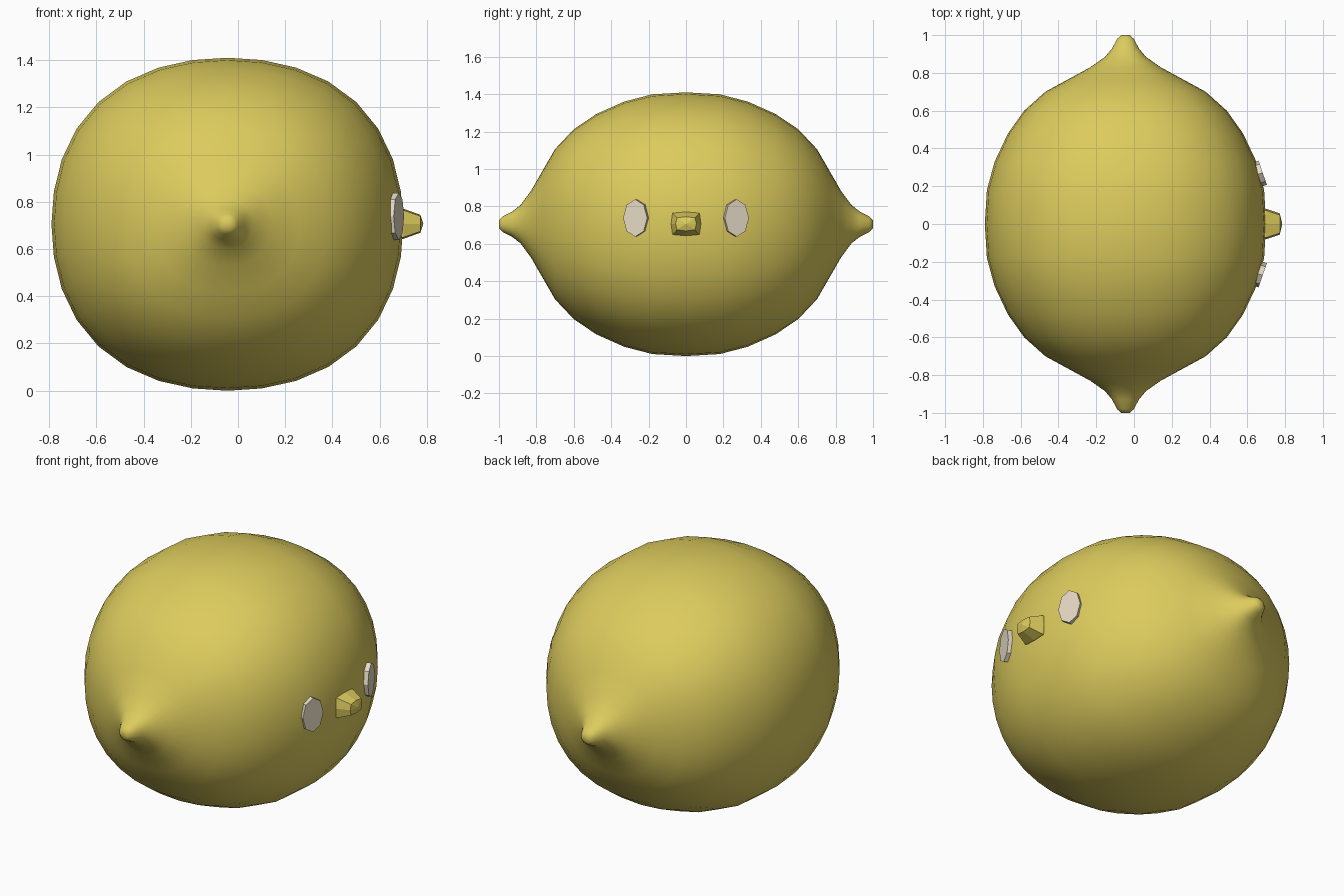
import bpy
import bmesh
from math import sin, cos, pi, radians
from mathutils import Matrix

cube = bpy.data.objects.get("Cube")
if cube:
    bpy.data.objects.remove(cube, do_unlink=True)

CX, CZ = -0.045, 0.705


def material(name, rgb):
    m = bpy.data.materials.new(name)
    m.use_nodes = True
    colour = (*rgb, 1)
    m.diffuse_color = colour
    m.node_tree.nodes["Principled BSDF"].inputs["Base Color"].default_value = colour
    return m


def make_object(name, bm, mat, smooth=False):
    bmesh.ops.recalc_face_normals(bm, faces=bm.faces)
    for f in bm.faces:
        f.smooth = smooth
    mesh = bpy.data.meshes.new(name)
    bm.to_mesh(mesh)
    bm.free()
    mesh.materials.append(mat)
    obj = bpy.data.objects.new(name, mesh)
    bpy.context.collection.objects.link(obj)
    return obj


def loft(rings):
    """Skin a list of equal-length point rings and cap both ends."""
    bm = bmesh.new()
    loops = [[bm.verts.new(p) for p in ring] for ring in rings]
    n = len(loops[0])
    for a, b in zip(loops, loops[1:]):
        for i in range(n):
            j = (i + 1) % n
            bm.faces.new((a[i], a[j], b[j], b[i]))
    bm.faces.new(loops[0])
    bm.faces.new(loops[-1])
    return bm


yellow = material("lemon yellow", (0.72, 0.60, 0.11))
cream = material("pale cream", (0.78, 0.70, 0.55))

# Fruit body: slightly squarish rings along y, with a nub at each end
half_profile = [(0, 1), (0.18, 0.985), (0.33, 0.93), (0.48, 0.835),
                (0.60, 0.72), (0.70, 0.57), (0.765, 0.41), (0.83, 0.25),
                (0.885, 0.145), (0.93, 0.095), (0.98, 0.06), (1, 0.03)]
profile = [(-y, r) for y, r in half_profile[:0:-1]] + half_profile


def body_ring(y, r, sides=32):
    points = []
    for i in range(sides):
        t = 2 * pi * i / sides
        k = r * (1 + 0.037 * sin(2 * t) ** 2)
        points.append((CX + 0.745 * k * cos(t), y, CZ + 0.705 * k * sin(t)))
    return points


make_object("lemon_body", loft([body_ring(y, r) for y, r in profile]), yellow, True)


# Nose: short tapered block with a slightly domed tip
def nose_ring(x, w, h, corner):
    c = corner
    shape = [(1, 0), (c, c), (0, 1), (-c, c), (-1, 0), (-c, -c), (0, -1), (c, -c)]
    return [(x, w * y, 0.707 + h * z) for y, z in shape]


nose = loft([nose_ring(0.62, 0.08, 0.064, 0.9), nose_ring(0.70, 0.08, 0.064, 0.9),
             nose_ring(0.772, 0.056, 0.038, 0.85)])
nose.faces.ensure_lookup_table()
bmesh.ops.poke(nose, faces=[nose.faces[-1]], offset=0)
nose.verts.ensure_lookup_table()
nose.verts[-1].co.x = 0.785
make_object("nose", nose, yellow)

# Eyes: eight-sided oval discs lying on the cheek surface
for side, label in ((-1, "right"), (1, "left")):
    eye = bmesh.new()
    place = (Matrix.Translation((0.667, side * 0.267, 0.738))
             @ Matrix.Rotation(radians(side * 19), 4, 'Z')
             @ Matrix.Diagonal((1, 0.068, 0.1, 1))
             @ Matrix.Rotation(pi / 2, 4, 'Y'))
    bmesh.ops.create_cone(eye, cap_ends=True, segments=8, radius1=1, radius2=1,
                          depth=0.03, matrix=place)
    make_object(label + "_eye", eye, cream)
